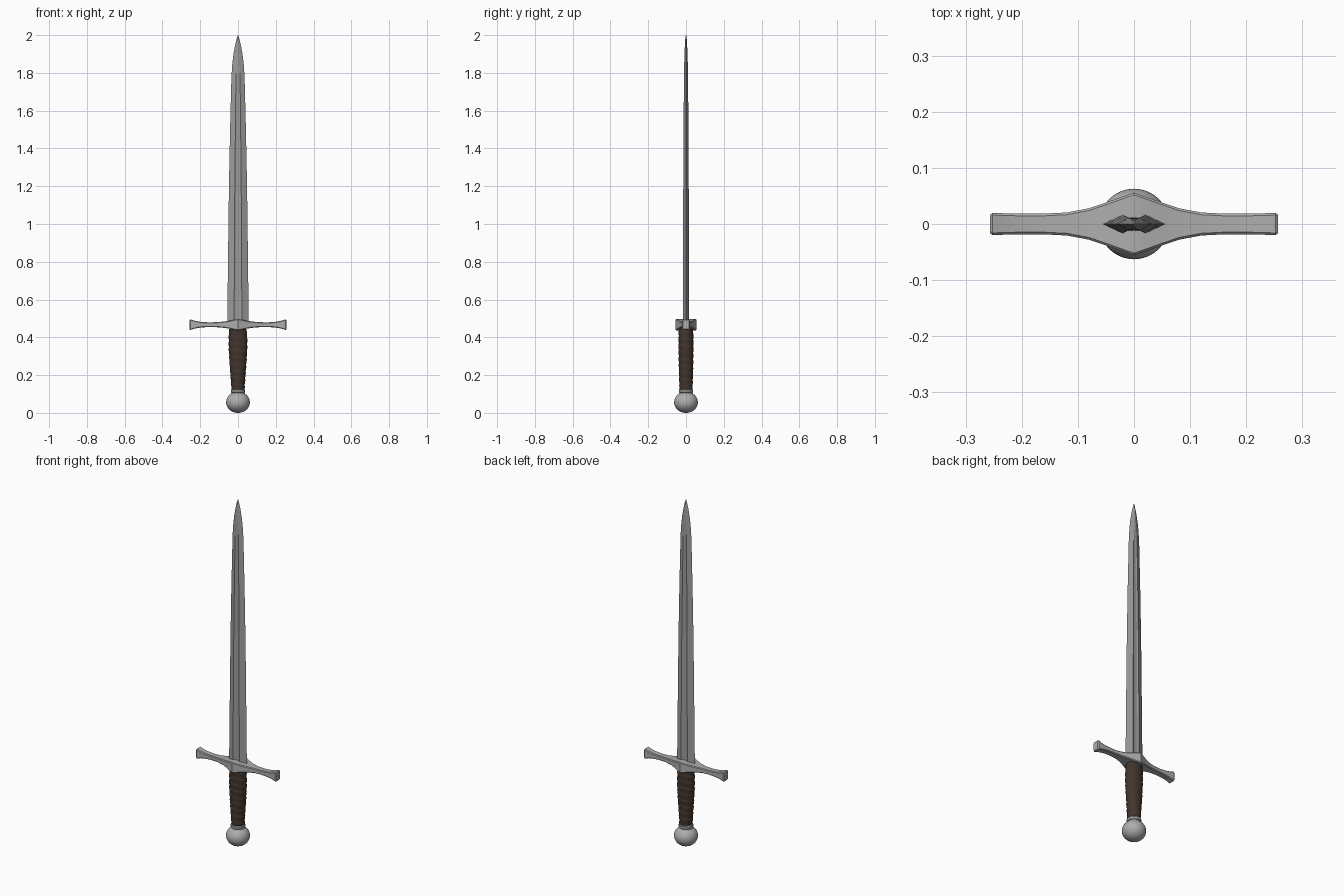
import bpy, bmesh, math

if "Cube" in bpy.data.objects:
    bpy.data.objects.remove(bpy.data.objects["Cube"])


def material(name, rgb):
    m = bpy.data.materials.new(name)
    m.diffuse_color = (*rgb, 1)
    m.use_nodes = True
    m.node_tree.nodes["Principled BSDF"].inputs["Base Color"].default_value = m.diffuse_color
    return m


BLADE = material("blade steel", (0.34, 0.34, 0.345))
STEEL = material("polished steel", (0.42, 0.42, 0.42))
LEATHER = material("brown leather", (0.055, 0.036, 0.026))


def loft(name, rings, mat, angle):
    """Skin a list of equal-length point rings and cap both ends."""
    bm = bmesh.new()
    vs = [[bm.verts.new(p) for p in r] for r in rings]
    n = len(rings[0])
    for a, b in zip(vs, vs[1:]):
        for i in range(n):
            j = (i + 1) % n
            bm.faces.new((a[i], a[j], b[j], b[i]))
    bm.faces.new(vs[0])
    bm.faces.new(vs[-1])
    bmesh.ops.remove_doubles(bm, verts=bm.verts, dist=1e-5)
    bmesh.ops.recalc_face_normals(bm, faces=bm.faces)
    me = bpy.data.meshes.new(name)
    bm.to_mesh(me)
    bm.free()
    ob = bpy.data.objects.new(name, me)
    bpy.context.collection.objects.link(ob)
    me.materials.append(mat)
    bpy.ops.object.select_all(action='DESELECT')
    ob.select_set(True)
    bpy.context.view_layer.objects.active = ob
    bpy.ops.object.shade_smooth_by_angle(angle=math.radians(angle))
    return ob


def lerp(table, t):
    for (a, *p), (b, *q) in zip(table, table[1:]):
        if t <= b:
            k = (t - a) / (b - a)
            return [u + (v - u) * k for u, v in zip(p, q)]
    return table[-1][1:]


# blade: z, half width, half thickness, fuller half width, fuller depth
blade = [(0.45, 0.057, 0.017, 0.021, 0.005), (0.8, 0.053, 0.016, 0.019, 0.005),
         (1.2, 0.048, 0.0145, 0.017, 0.0045), (1.5, 0.042, 0.013, 0.014, 0.004),
         (1.77, 0.035, 0.011, 0.011, 0.003), (1.80, 0.0335, 0.0105, 0.009, 0),
         (1.85, 0.030, 0.0095, 0.006, 0), (1.90, 0.024, 0.008, 0.004, 0),
         (1.95, 0.0145, 0.006, 0.002, 0), (1.98, 0.007, 0.004, 0.001, 0),
         (2.0, 0.0008, 0.0008, 0.0003, 0)]
rings = []
for z, w, t, f, d in blade:
    half = [(-w, 0), (-f, -t), (-f * 0.6, -t + d * 0.8), (0, -t + d), (f * 0.6, -t + d * 0.8), (f, -t)]
    rings.append([(x, y, z) for x, y in half] + [(-x, -y, z) for x, y in half])
loft("blade", rings, BLADE, 15)

# crossguard: x, half depth, half height (mirrored to the other side)
arm = [(0, 0.056, 0.030), (0.02, 0.049, 0.027), (0.045, 0.040, 0.021), (0.08, 0.028, 0.016),
       (0.12, 0.0205, 0.013), (0.16, 0.0185, 0.0125), (0.20, 0.0185, 0.0155),
       (0.23, 0.019, 0.021), (0.252, 0.020, 0.028), (0.257, 0.016, 0.024)]
rings = []
for x, d, h in [(-x, d, h) for x, d, h in arm[:0:-1]] + arm:
    c = 0.004
    prof = [(d, h - c), (d - c, h), (c - d, h), (-d, h - c), (-d, c - h), (c - d, -h), (d - c, -h), (d, c - h)]
    rings.append([(x, y, 0.467 + z) for y, z in prof])
loft("crossguard", rings, STEEL, 25)

# leather grip: oval tube with overlapping spiral wrap
grip = [(0.12, 0.034, 0.034), (0.18, 0.038, 0.036), (0.26, 0.044, 0.038),
        (0.34, 0.049, 0.039), (0.40, 0.049, 0.039), (0.445, 0.046, 0.038)]
rings = []
N, M, PITCH = 32, 110, 0.036
for k in range(M + 1):
    z = 0.12 + 0.325 * k / M
    rx, ry = lerp(grip, z)
    ring = []
    for i in range(N):
        a = 2 * math.pi * i / N
        s = (z / PITCH + i / N) % 1
        bump = 0.0025 * min(1, s / 0.85, (1 - s) / 0.15) - 0.001
        ring.append(((rx + bump) * math.cos(a), (ry + bump) * math.sin(a), z))
    rings.append(ring)
loft("grip", rings, LEATHER, 30)


# pommel: flattened ball with a stepped collar, turned about z
prof = [(0.063 * math.sin(t), 0.056 - 0.056 * math.cos(t))
        for t in [math.pi * (0.01 + 0.76 * i / 18) for i in range(19)]]
prof += [(0.037, 0.101), (0.035, 0.106), (0.038, 0.110), (0.038, 0.121), (0.035, 0.125)]
rings = [[(r * math.cos(2 * math.pi * i / 32), r * math.sin(2 * math.pi * i / 32), z)
          for i in range(32)] for r, z in prof]
loft("pommel", rings, STEEL, 35)
